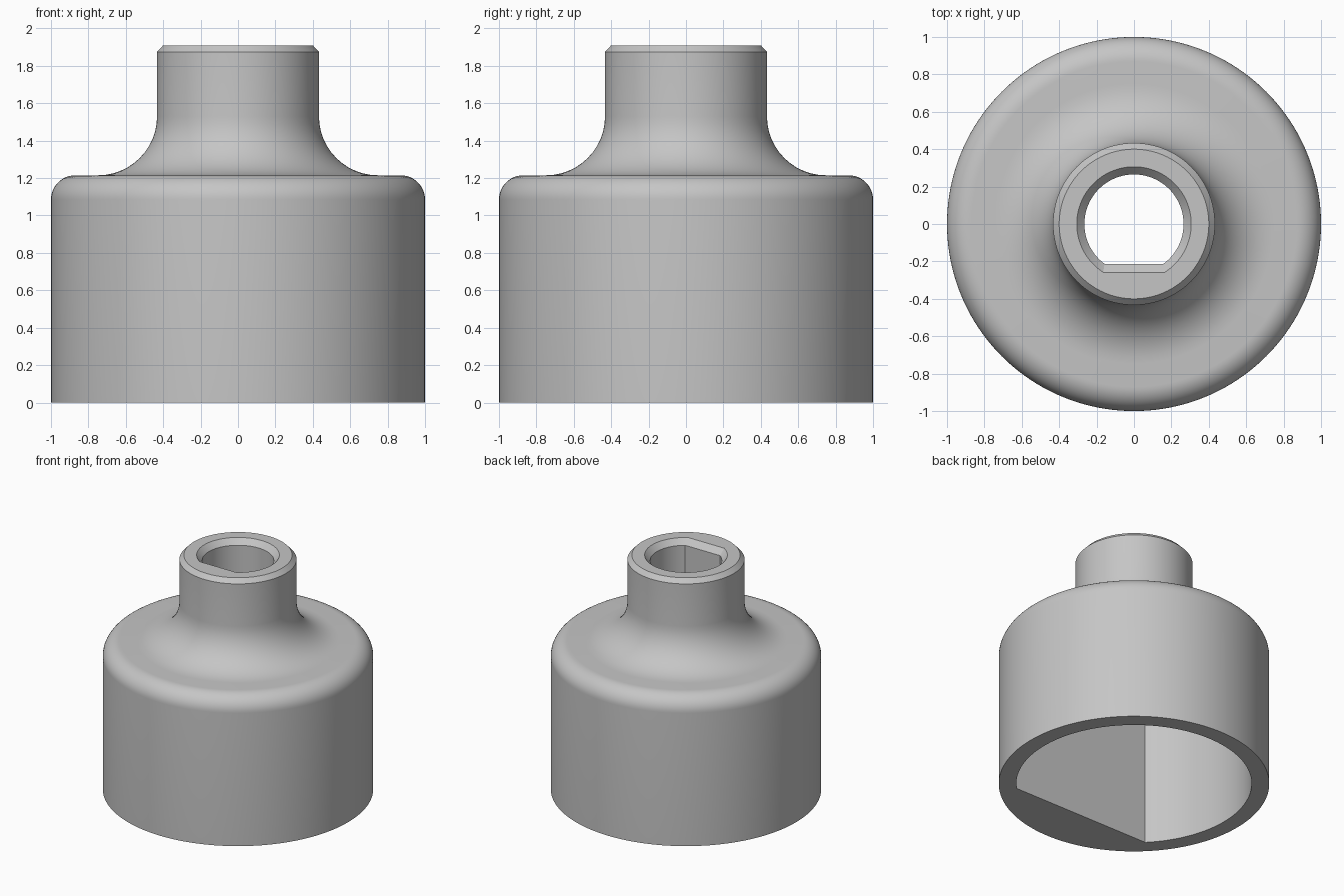
import bpy, bmesh
from math import pi, sin, cos, acos, radians

cube = bpy.data.objects.get("Cube")
if cube:
    bpy.data.objects.remove(cube, do_unlink=True)

SIDES = 160          # points around every ring
FLAT = SIDES // 4    # points spent on the flat of a D-shaped ring
TOP, SHOULDER = 1.91, 1.215
EDGE, FILLET, NECK = 0.13, 0.315, 0.433


def round_ring(r, z):
    start = -0.75 * pi
    return [(r * cos(start + 2 * pi * i / SIDES),
             r * sin(start + 2 * pi * i / SIDES), z) for i in range(SIDES)]


def d_ring(r, flat, z):
    """Circle cut by a straight side at y = -flat."""
    half = acos(flat / r)
    w = r * sin(half)
    pts = [(-w + 2 * w * i / FLAT, -flat, z) for i in range(FLAT)]
    n = SIDES - FLAT
    for i in range(n):
        a = -pi / 2 + half + (2 * pi - 2 * half) * i / n
        pts.append((r * cos(a), r * sin(a), z))
    return pts


def arc(cx, cz, r, a0, a1, steps=12):
    angles = [radians(a0 + (a1 - a0) * i / steps) for i in range(steps + 1)]
    return [(cx + r * cos(a), cz + r * sin(a)) for a in angles]


# Outer skin: skirt, rounded shoulder, concave fillet, chamfered neck
profile = [(1.0, 0.0)]
profile += arc(1 - EDGE, SHOULDER - EDGE, EDGE, 0, 90)
profile += arc(NECK + FILLET, SHOULDER + FILLET, FILLET, 270, 180)
profile += [(NECK, TOP - 0.035), (NECK - 0.033, TOP)]
rings = [round_ring(r, z) for r, z in profile]

# Inner skin: chamfered D bore opening into a wide D cavity
rings += [d_ring(0.306, 0.258, TOP),
          d_ring(0.265, 0.213, TOP - 0.045),
          d_ring(0.265, 0.213, 1.08),
          d_ring(0.87, 0.61, 1.08),
          d_ring(0.87, 0.61, 0.0)]

bm = bmesh.new()
loops = [[bm.verts.new(p) for p in ring] for ring in rings]
for k, lower in enumerate(loops):
    upper = loops[(k + 1) % len(loops)]
    for i in range(SIDES):
        j = (i + 1) % SIDES
        bm.faces.new((lower[i], lower[j], upper[j], upper[i]))
bmesh.ops.recalc_face_normals(bm, faces=bm.faces)
mesh = bpy.data.meshes.new("hub_adapter")
bm.to_mesh(mesh)
bm.free()

# Plain grey material
grey = bpy.data.materials.new("light grey")
grey.use_nodes = True
colour = (0.56, 0.56, 0.56, 1)
grey.diffuse_color = colour
grey.node_tree.nodes["Principled BSDF"].inputs["Base Color"].default_value = colour
mesh.materials.append(grey)

body = bpy.data.objects.new("hub_adapter", mesh)
bpy.context.collection.objects.link(body)
bpy.ops.object.select_all(action="DESELECT")
body.select_set(True)
bpy.context.view_layer.objects.active = body
bpy.ops.object.shade_smooth_by_angle(angle=radians(22))
